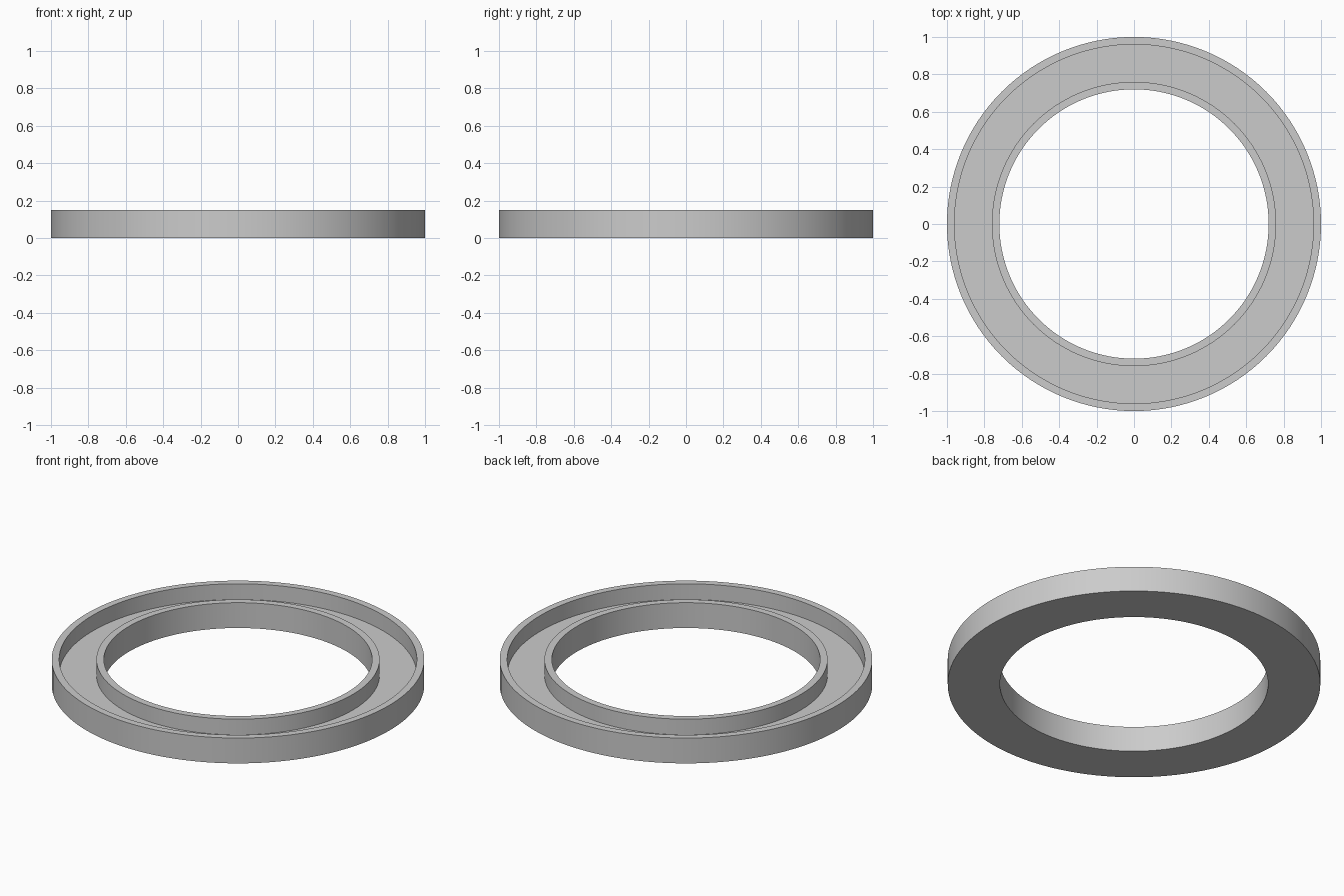
import bpy
import bmesh
import math

cube = bpy.data.objects.get("Cube")
if cube:
    bpy.data.objects.remove(cube, do_unlink=True)

SEGMENTS = 128
OUTER, INNER = 1.0, 0.72
WALL = 0.04
HEIGHT, FLOOR = 0.15, 0.057

# Plain grey material
grey = bpy.data.materials.new("plain_grey")
grey.use_nodes = True
colour = (0.6, 0.6, 0.6, 1.0)
grey.diffuse_color = colour
grey.node_tree.nodes["Principled BSDF"].inputs["Base Color"].default_value = colour

# Channel cross-section as (radius, height): flat base, two walls, open top
profile = [
    (INNER, 0), (OUTER, 0), (OUTER, HEIGHT), (OUTER - WALL, HEIGHT),
    (OUTER - WALL, FLOOR), (INNER + WALL, FLOOR),
    (INNER + WALL, HEIGHT), (INNER, HEIGHT),
]

# Revolve the cross-section into a closed ring
bm = bmesh.new()
verts = [bm.verts.new((r, 0, z)) for r, z in profile]
edges = [bm.edges.new((a, b)) for a, b in zip(verts, verts[1:] + verts[:1])]
bmesh.ops.spin(bm, geom=verts + edges, cent=(0, 0, 0), axis=(0, 0, 1),
               angle=math.tau, steps=SEGMENTS, use_merge=True)
bmesh.ops.remove_doubles(bm, verts=bm.verts, dist=0.0001)
bmesh.ops.recalc_face_normals(bm, faces=bm.faces)

mesh = bpy.data.meshes.new("channel_ring")
bm.to_mesh(mesh)
bm.free()
mesh.materials.append(grey)
ring = bpy.data.objects.new("channel_ring", mesh)
bpy.context.collection.objects.link(ring)

# Smooth round walls with crisp rims
bpy.ops.object.select_all(action="DESELECT")
ring.select_set(True)
bpy.context.view_layer.objects.active = ring
bpy.ops.object.shade_smooth_by_angle(angle=math.radians(30))
